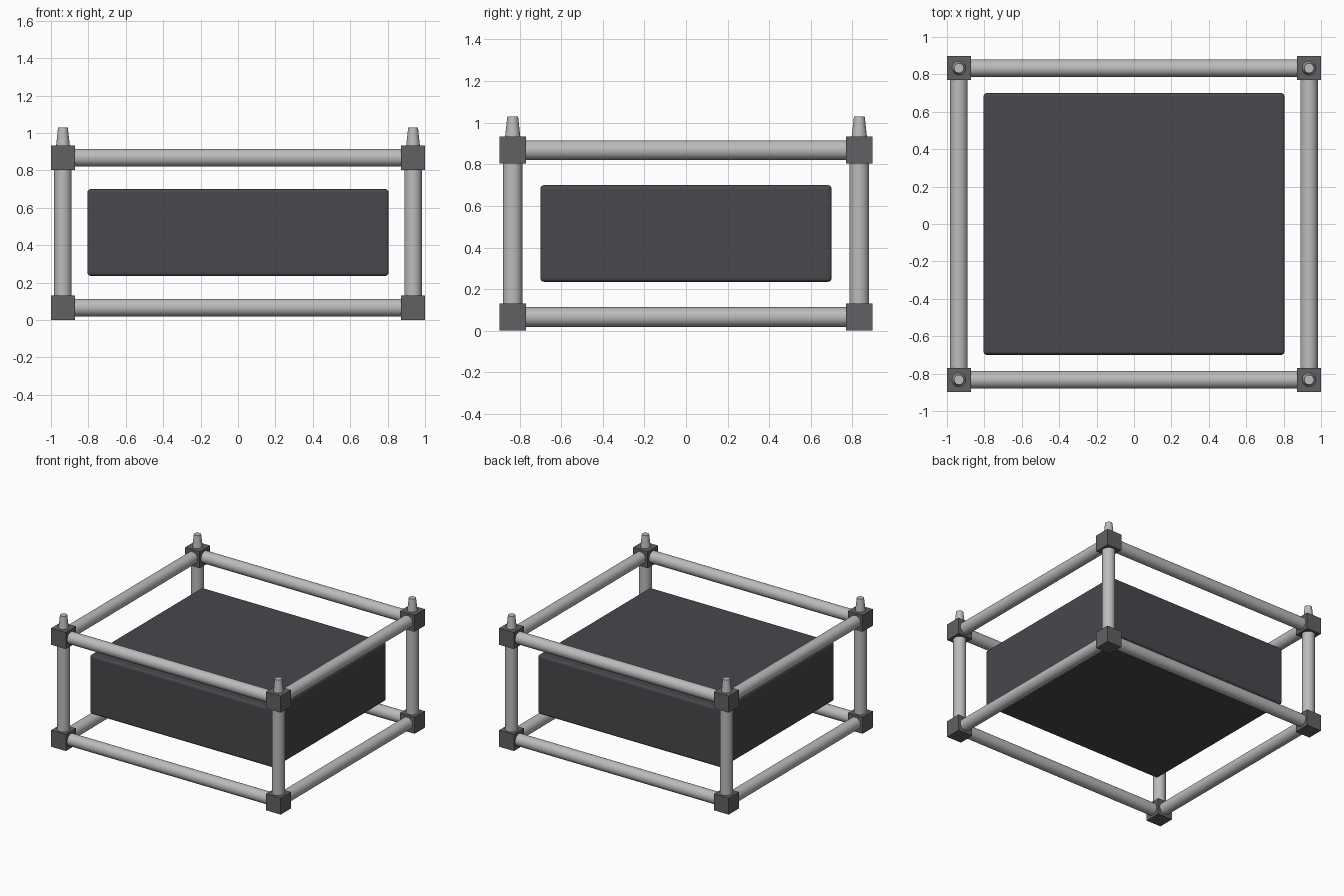
import bpy
from math import pi

if "Cube" in bpy.data.objects:
    bpy.data.objects.remove(bpy.data.objects["Cube"])

CX, CY = 0.936, 0.833          # corner joint centres
ZLO, ZHI = 0.065, 0.868
BLOCK, R = 0.128, 0.047


def material(name, rgb):
    m = bpy.data.materials.new(name)
    m.diffuse_color = (*rgb, 1)
    m.use_nodes = True
    m.node_tree.nodes["Principled BSDF"].inputs["Base Color"].default_value = m.diffuse_color
    return m


metal = material("light_metal", (0.5, 0.5, 0.5))
joint = material("dark_joint", (0.12, 0.12, 0.125))
case = material("dark_case", (0.065, 0.065, 0.075))


def box(name, loc, size, mat, bevel=0.0):
    bpy.ops.mesh.primitive_cube_add(size=1, location=loc)
    o = bpy.context.object
    o.name = name
    o.scale = size
    bpy.ops.object.transform_apply(location=False, rotation=False, scale=True)
    o.data.materials.append(mat)
    if bevel:
        b = o.modifiers.new("bevel", 'BEVEL')
        b.width, b.segments = bevel, 3
    return o


def tube(name, loc, length, rot=(0, 0, 0), r1=R, r2=R):
    bpy.ops.mesh.primitive_cone_add(vertices=32, radius1=r1, radius2=r2,
                                    depth=length, location=loc, rotation=rot)
    o = bpy.context.object
    o.name = name
    o.data.materials.append(metal)
    bpy.ops.object.shade_smooth_by_angle()
    return o


# Inner body
box("main_body", (0, 0, 0.4675), (1.61, 1.40, 0.465), case, 0.018)

# Corner joints, uprights and stacking pins
for sx in (-1, 1):
    for sy in (-1, 1):
        x, y = sx * CX, sy * CY
        for z in (ZLO, ZHI):
            box("corner_block", (x, y, z), (BLOCK, BLOCK, 0.13), joint)
        tube("upright", (x, y, (ZLO + ZHI) / 2), ZHI - ZLO - 0.12)
        tube("stacking_pin", (x, y, 0.98), 0.10, r1=0.037, r2=0.026)

# Horizontal rails
for z in (ZLO + 0.001, ZHI):
    for s in (-1, 1):
        tube("long_rail", (0, s * CY, z), 2 * CX - 0.12, (0, pi / 2, 0))
        tube("side_rail", (s * CX, 0, z), 2 * CY - 0.12, (pi / 2, 0, 0))
